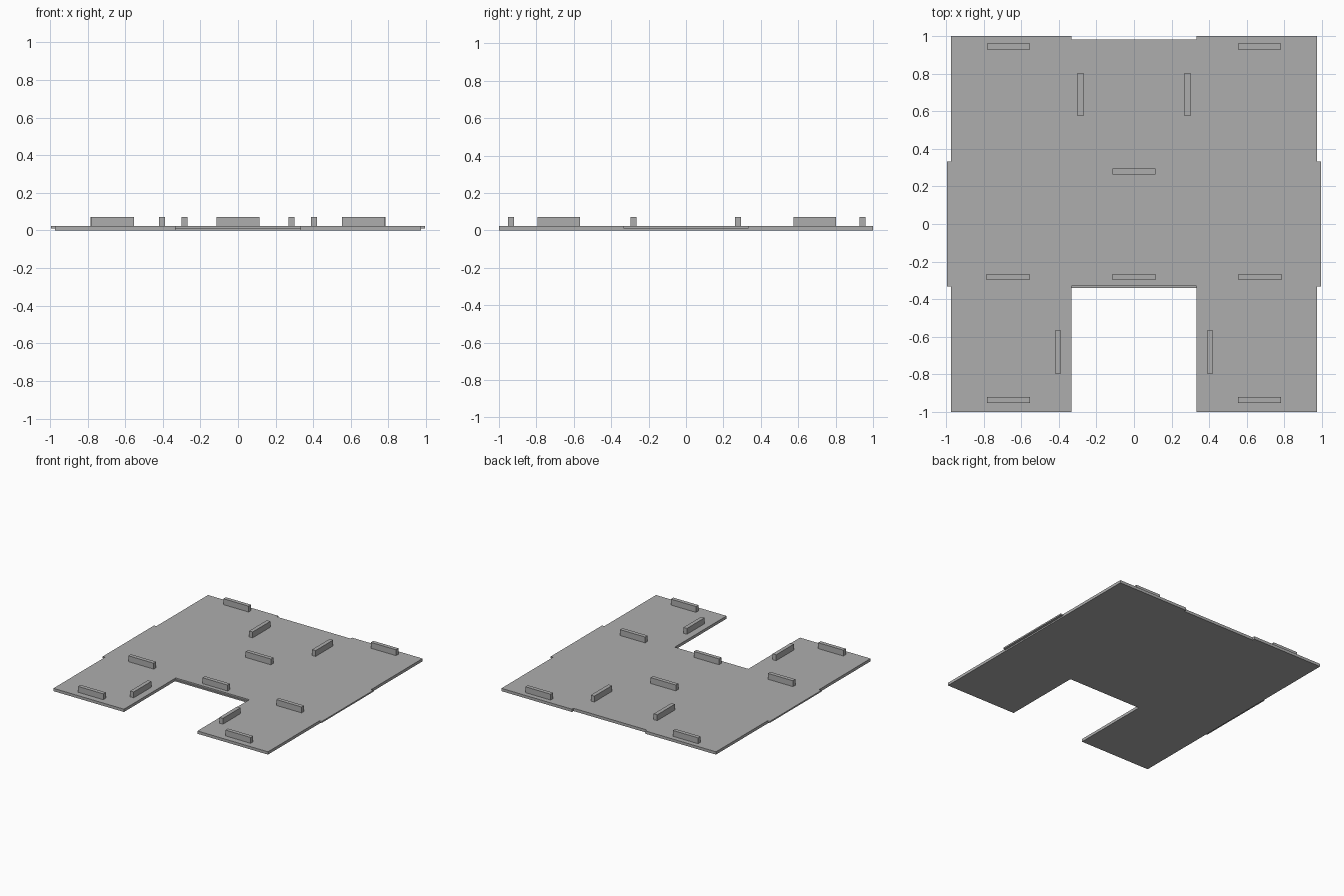
import bpy
import bmesh

cube = bpy.data.objects.get("Cube")
if cube:
    bpy.data.objects.remove(cube, do_unlink=True)

grey = bpy.data.materials.new("plain grey")
grey.use_nodes = True
colour = (0.42, 0.42, 0.42, 1)
grey.diffuse_color = colour
grey.node_tree.nodes["Principled BSDF"].inputs["Base Color"].default_value = colour

TOP = 0.023          # upper face of the plate
MID = 0.011          # half-thickness step
EDGE = 0.972         # side edges of the plate
NOTCH = 0.333        # half width of the notches and tabs


def finish(name, bm):
    mesh = bpy.data.meshes.new(name)
    bmesh.ops.recalc_face_normals(bm, faces=bm.faces)
    bm.to_mesh(mesh)
    bm.free()
    mesh.materials.append(grey)
    obj = bpy.data.objects.new(name, mesh)
    bpy.context.collection.objects.link(obj)
    return obj


def slab(name, outline, z0, z1):
    """Extrude a flat outline from z0 to z1."""
    bm = bmesh.new()
    face = bm.faces.new([bm.verts.new((x, y, z0)) for x, y in outline])
    ext = bmesh.ops.extrude_face_region(bm, geom=[face])
    for v in ext["geom"]:
        if isinstance(v, bmesh.types.BMVert):
            v.co.z = z1
    return finish(name, bm)


def box(name, x0, x1, y0, y1, z0, z1):
    return slab(name, [(x0, y0), (x1, y0), (x1, y1), (x0, y1)], z0, z1)


# Base plate: open bay at the front, shallow notch at the back
half = [(NOTCH, -0.33), (NOTCH, -1), (EDGE, -1), (EDGE, 1),
        (NOTCH, 1), (NOTCH, 0.98)]
slab("base_plate", half + [(-x, y) for x, y in reversed(half)], 0, TOP)

# Lower lip along the inner edge of the bay
box("bay_lip", -NOTCH, NOTCH, -0.341, -0.33, 0, MID)

# Thin overlapping tabs on both sides
box("left_tab", EDGE, 0.993, -NOTCH, NOTCH, MID, TOP)
box("right_tab", -0.993, -EDGE, -NOTCH, NOTCH, MID, TOP)


# Raised locating ribs
def rib(name, x, y, along_x):
    a, b = (0.114, 0.016) if along_x else (0.016, 0.114)
    box(name, x - a, x + a, y - b, y + b, TOP, 0.071)


paired = {
    "back_rib": (0.668, 0.944, True),
    "inner_back_rib": (0.285, 0.688, False),
    "middle_rib": (0.67, -0.281, True),
    "bay_side_rib": (0.404, -0.681, False),
    "front_rib": (0.668, -0.936, True),
}
for name, (x, y, along_x) in paired.items():
    rib("left_" + name, x, y, along_x)
    rib("right_" + name, -x, y, along_x)
rib("centre_rib", 0, 0.279, True)
rib("bay_edge_rib", 0, -0.281, True)
